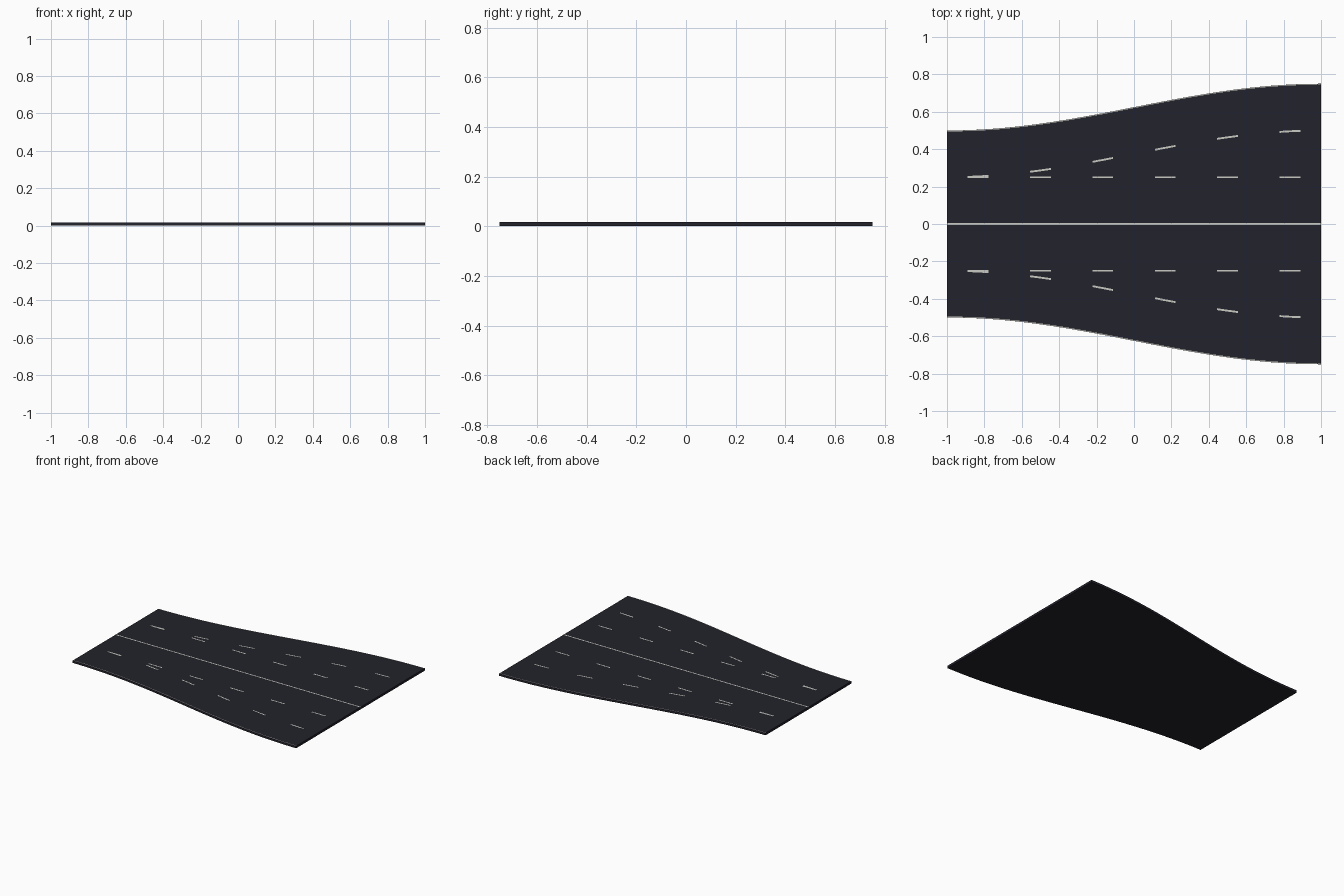
import bpy, bmesh, math

if "Cube" in bpy.data.objects:
    bpy.data.objects.remove(bpy.data.objects["Cube"])

TOP = 0.017       # road surface height
STEPS = 36        # slices along the length


def material(name, rgb):
    m = bpy.data.materials.new(name)
    m.diffuse_color = (*rgb, 1)
    m.use_nodes = True
    m.node_tree.nodes["Principled BSDF"].inputs["Base Color"].default_value = m.diffuse_color
    return m


asphalt = material("dark asphalt", (0.016, 0.016, 0.025))
paint = material("pale road paint", (0.6, 0.6, 0.56))


def half_width(x):
    # road widens from one end to the other along a smooth S curve
    return 0.625 + 0.125 * math.sin(x * math.pi / 2)


def add_strips(name, spans, mat, z0, z1):
    # each span: (x start, x end, slices, lower y function, upper y function)
    bm = bmesh.new()
    for xa, xb, n, low, high in spans:
        rings = []
        for i in range(n + 1):
            x = xa + (xb - xa) * i / n
            rings.append([bm.verts.new(p) for p in (
                (x, low(x), z0), (x, high(x), z0), (x, high(x), z1), (x, low(x), z1))])
        for a, b in zip(rings, rings[1:]):
            for k in range(4):
                bm.faces.new((a[k], a[(k + 1) % 4], b[(k + 1) % 4], b[k]))
        bm.faces.new(rings[0])
        bm.faces.new(rings[-1][::-1])
    bmesh.ops.recalc_face_normals(bm, faces=bm.faces)
    me = bpy.data.meshes.new(name)
    bm.to_mesh(me)
    bm.free()
    me.materials.append(mat)
    ob = bpy.data.objects.new(name, me)
    bpy.context.collection.objects.link(ob)
    return ob


def line(xa, xb, n, centre, width):
    return (xa, xb, n, lambda x: centre(x) - width / 2, lambda x: centre(x) + width / 2)


# road slab
add_strips("road_slab", [(-1, 1, STEPS, lambda x: -half_width(x), half_width)], asphalt, 0, TOP)

# solid centre line
z = (TOP - 0.0005, TOP + 0.0008)
add_strips("centre_line", [line(-1, 1, 1, lambda x: 0, 0.01)], paint, *z)

# edge lines and dashed lane lines, mirrored on both sides
for side, s in (("left", 1), ("right", -1)):
    add_strips(side + "_edge_line",
               [line(-1, 1, STEPS, lambda x: s * (half_width(x) - 0.0028), 0.005)], paint, *z)
    starts = [-8 / 9 + i / 3 for i in range(6)]
    add_strips(side + "_straight_dashes",
               [line(x, x + 1 / 9, 1, lambda x: s * 0.25, 0.01) for x in starts], paint, *z)
    add_strips(side + "_curved_dashes",
               [line(x, x + 1 / 9, 2, lambda x: s * (half_width(x) - 0.25), 0.01) for x in starts],
               paint, z[0], z[1] + 0.0001)
